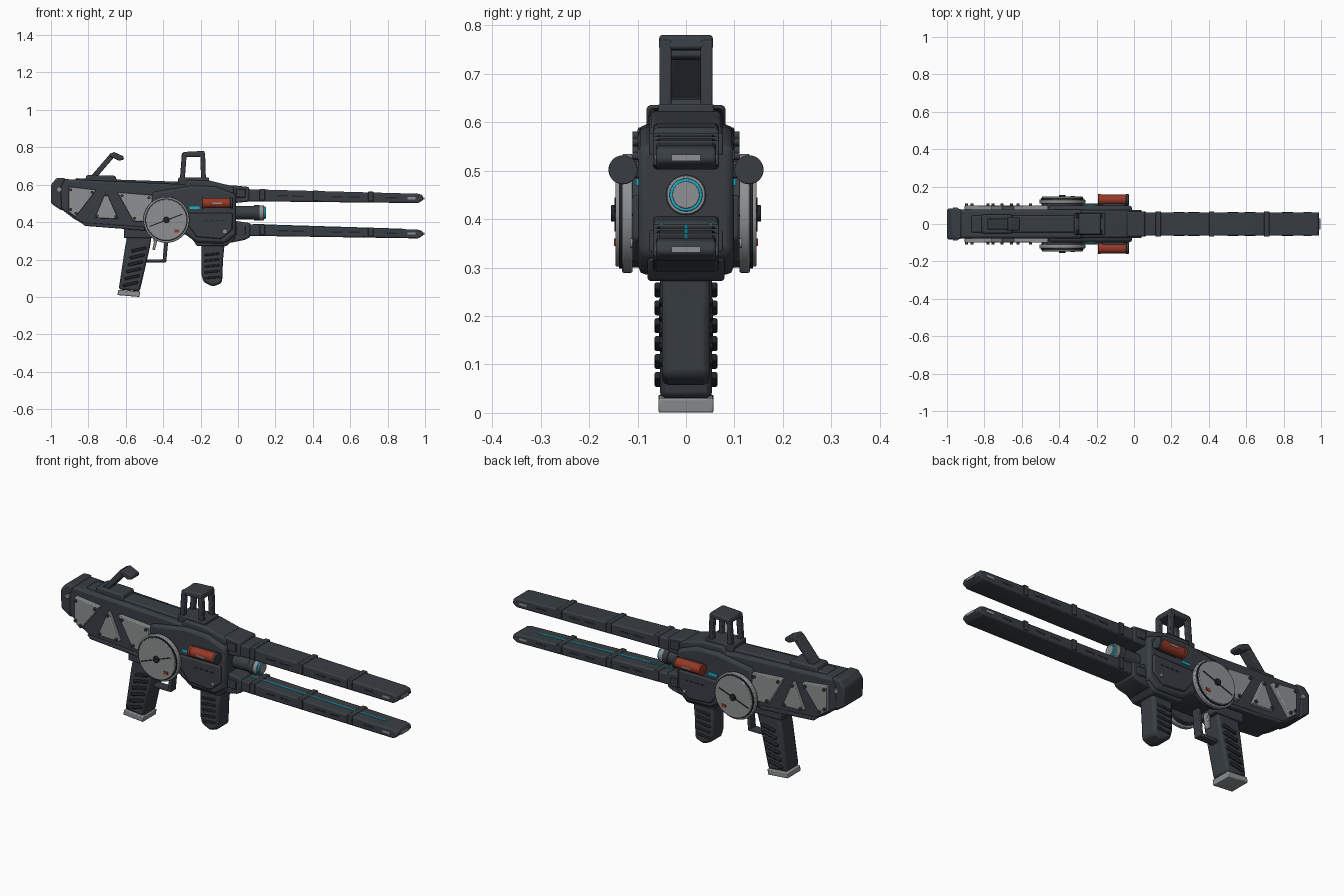
import bpy, bmesh, math
from mathutils import Vector, Matrix

cube = bpy.data.objects.get("Cube")
if cube:
    bpy.data.objects.remove(cube, do_unlink=True)


def material(name, r, g, b):
    m = bpy.data.materials.new(name)
    m.use_nodes = True
    m.diffuse_color = (r, g, b, 1)
    m.node_tree.nodes["Principled BSDF"].inputs["Base Color"].default_value = (r, g, b, 1)
    return m


BODY = material("charcoal body", .04, .048, .056)
BLACK = material("black rubber", .016, .019, .022)
PALE = material("pale metal", .27, .28, .285)
CYAN = material("cyan glow", .01, .42, .6)
RED = material("red canister", .3, .04, .02)
made = []


def finish(name, bm, mat, bevel=0):
    bmesh.ops.recalc_face_normals(bm, faces=bm.faces)
    mesh = bpy.data.meshes.new(name)
    bm.to_mesh(mesh)
    bm.free()
    mesh.materials.append(mat)
    ob = bpy.data.objects.new(name, mesh)
    bpy.context.collection.objects.link(ob)
    if bevel:
        mod = ob.modifiers.new("edge bevel", "BEVEL")
        mod.width, mod.segments, mod.limit_method = bevel, 2, "ANGLE"
    made.append(ob)
    return ob


def prism(name, pts, y0, y1, mat=BODY, bevel=.008):
    """Side profile in x and z, extruded from y0 to y1."""
    bm = bmesh.new()
    face = bm.faces.new([bm.verts.new((x, y0, z)) for x, z in pts])
    ext = bmesh.ops.extrude_face_region(bm, geom=[face])
    moved = [v for v in ext["geom"] if isinstance(v, bmesh.types.BMVert)]
    bmesh.ops.translate(bm, vec=(0, y1 - y0, 0), verts=moved)
    return finish(name, bm, mat, bevel)


def box(name, x0, x1, y0, y1, z0, z1, mat=BODY, bevel=.005):
    return prism(name, [(x0, z0), (x1, z0), (x1, z1), (x0, z1)], y0, y1, mat, bevel)


def cylinder(name, center, r, length, axis, mat=BODY, bevel=0, sides=40):
    bm = bmesh.new()
    bmesh.ops.create_cone(bm, cap_ends=True, segments=sides, radius1=r, radius2=r, depth=length)
    turn = Vector((0, 0, 1)).rotation_difference(Vector(axis)).to_matrix().to_4x4()
    bmesh.ops.transform(bm, matrix=Matrix.Translation(center) @ turn, verts=bm.verts)
    return finish(name, bm, mat, bevel)


def bar(name, a, b, thick, y0, y1, mat=BODY, bevel=.004):
    """Straight bar between two points of the side profile."""
    a, b = Vector(a), Vector(b)
    d = (b - a).normalized() * thick / 2
    n = Vector((-d.y, d.x))
    return prism(name, [a + n, b + n, b - n, a - n], y0, y1, mat, bevel)


# Stock, its spine and butt pad
prism("stock", [(-.985, .6), (-.96, .625), (-.92, .63), (-.25, .6), (-.25, .34), (-.5, .355),
                (-.82, .385), (-.88, .42), (-.985, .5)], -.077, .077, bevel=.012)
prism("butt_pad", [(-1, .6), (-.97, .636), (-.92, .636), (-.945, .585), (-.94, .46), (-1, .5)],
      -.082, .082, bevel=.01)
prism("stock_spine", [(-.87, .62), (-.87, .635), (-.2, .612), (-.2, .59)], -.045, .045)
prism("stock_lower_rib", [(-.84, .40), (-.82, .38), (-.5, .355), (-.5, .375)], -.087, .087, bevel=.004)
box("grip_mount", -.61, -.44, -.065, .065, .315, .37)

# Receiver in stacked layers
prism("receiver", [(-.46, .56), (-.25, .595), (-.12, .59), (-.01, .55), (-.01, .33), (-.07, .285),
                   (-.22, .29), (-.29, .34), (-.46, .345)], -.098, .098, bevel=.015)
prism("receiver_crown", [(-.3, .58), (-.27, .625), (-.15, .622), (-.02, .59), (-.02, .55)],
      -.075, .075, bevel=.01)
prism("receiver_keel", [(-.25, .32), (-.22, .272), (-.06, .272), (-.01, .32)], -.08, .08)
for s in (-1, 1):
    prism("receiver_side_plate", [(-.28, .4), (-.22, .32), (-.09, .31), (-.03, .36), (-.03, .45), (-.28, .45)],
          s * .09, s * .11, bevel=.006)
    for i in range(4):
        box("vent_slot", -.18 + i * .03, -.163 + i * .03, s * .107, s * .112, .405, .411, BLACK, 0)
    cylinder("receiver_bolt", (-.07, s * .112, .35), .01, .008, (0, 1, 0), PALE, sides=16)
    box("side_light", -.258, -.205, s * .095, s * .103, .47, .484, CYAN, 0)

# Stock panels with bolts
panels = [[(-.905, .59), (-.757, .573), (-.868, .428), (-.905, .455)],
          [(-.705, .565), (-.64, .417), (-.767, .422)],
          [(-.645, .56), (-.46, .545), (-.46, .4), (-.56, .405)]]
for s in (-1, 1):
    for pts in panels:
        prism("stock_panel", pts, s * .07, s * .1, PALE, .004)
        cx, cz = (sum(p[k] for p in pts) / len(pts) for k in (0, 1))
        for x, z in pts:
            cylinder("panel_bolt", (x + (cx - x) * .22, s * .1, z + (cz - z) * .22), .008, .02,
                     (0, 1, 0), BODY, sides=12)
    cylinder("butt_bolt", (-.955, s * .084, .575), .012, .01, (0, 1, 0), PALE, sides=16)

# Side drums
DX, DZ = -.383, .412
for s in (-1, 1):
    cylinder("drum_base", (DX, s * .1, DZ), .112, .04, (0, 1, 0), BODY, .004, 64)
    cylinder("drum_rim", (DX, s * .121, DZ), .123, .022, (0, 1, 0), PALE, .004, 64)
    cylinder("drum_groove", (DX, s * .134, DZ), .114, .008, (0, 1, 0), BLACK, 0, 64)
    cylinder("drum_face", (DX, s * .139, DZ), .11, .014, (0, 1, 0), PALE, .003, 64)
    cylinder("drum_hub", (DX, s * .148, DZ), .017, .014, (0, 1, 0), BLACK, .002, 24)
    bar("drum_scale_line", (DX - .09, DZ - .035), (DX + .085, DZ + .03), .006,
        s * .142, s * .148, BLACK, 0)
    box("drum_red_mark", -.34, -.315, s * .142, s * .149, .345, .36, RED, 0)

# Red canisters
for s in (-1, 1):
    cylinder("canister", (-.11, s * .13, .502), .027, .15, (1, 0, 0), RED, .002)
    for x in (-.185, -.035):
        cylinder("canister_cap", (x, s * .13, .502), .03, .014, (1, 0, 0), RED if x < -.1 else BODY, .002)
    box("canister_bracket", -.17, -.05, s * .09, s * .115, .485, .52)
    box("canister_label", -.135, -.085, s * .153, s * .158, .498, .506, PALE, 0)

# Barrel and emitter
for name, x0, x1, r, mat in (("barrel", -.05, .1, .037, BODY), ("barrel_collar", .085, .115, .042, BODY),
                             ("barrel_tip", .11, .138, .04, PALE), ("emitter_ring", .13, .147, .034, CYAN),
                             ("emitter_lens", .14, .151, .028, PALE)):
    cylinder(name, ((x0 + x1) / 2, 0, .45), r, x1 - x0, (1, 0, 0), mat, .002)


# Twin rails with mounts, collars and end plates
def rail(name, top0, low0, top1, low1):
    def edge(x, a, b):
        return a + (b - a) * x

    prism(name, [(-.02, low0), (.965, low1), (.992, low1 + .018), (.985, top1 - .006),
                 (.96, top1), (-.02, top0)], -.062, .062, bevel=.007)
    box(name + "_end_plate", .984, .996, -.03, .03, low1 + .018, low1 + .031, PALE, 0)
    for x in (.13, .415, .71):
        lo, hi = edge(x, low0, low1), edge(x, top0, top1)
        box(name + "_collar", x - .014, x + .014, -.068, .068, lo + .006, hi + .003, BODY, .003)
    for s in (-1, 1):
        box(name + "_tip_label", .905, .95, s * .058, s * .064, low1 + .02, low1 + .032, PALE, 0)
        for x in (.24, .32, .53, .62, .82):
            z = (edge(x, low0, low1) + edge(x, top0, top1)) / 2
            box(name + "_side_slot", x - .03, x + .03, s * .058, s * .063, z - .004, z + .004, BLACK, 0)


rail("upper_rail", .578, .512, .552, .502)
rail("lower_rail", .39, .328, .36, .313)
prism("upper_rail_mount", [(-.04, .5), (.06, .51), (.06, .588), (-.04, .598)], -.068, .068)
prism("lower_rail_mount", [(-.04, .29), (.035, .305), (.065, .32), (.065, .395), (-.04, .41)], -.068, .068)
bar("rail_light", (.08, .387), (.88, .362), .006, -.004, .004, CYAN, 0)
for s in (-1, 1):
    box("mount_light", .062, .068, s * .046, s * .055, .362, .392, CYAN, 0)
    for z in (.555, .355):
        box("mount_clamp", -.01, .04, s * .06, s * .076, z - .022, z + .022, BODY, .003)

# Pistol grip with ribs and pale foot
prism("pistol_grip", [(-.59, .34), (-.46, .34), (-.47, .27), (-.525, .03), (-.638, .04), (-.605, .26)],
      -.054, .054, bevel=.012)
prism("grip_foot", [(-.64, .038), (-.523, .03), (-.527, 0), (-.645, .01)], -.057, .057, PALE, .004)
for s in (-1, 1):
    for i in range(6):
        z = .068 + i * .037
        x = -.575 + i * .009
        bar("grip_rib", (x - .04, z - .008), (x + .04, z + .01), .015, s * .045, s * .065, BLACK)

# Fore grip
prism("fore_grip", [(-.195, .3), (-.07, .3), (-.08, .2), (-.085, .075), (-.135, .055), (-.185, .08), (-.195, .12)],
      -.05, .05, bevel=.014)
for s in (-1, 1):
    for i in range(5):
        z = .1 + i * .031
        bar("fore_grip_rib", (-.18, z), (-.1, z + .008), .012, s * .042, s * .056, BLACK)

# Trigger and guard
bar("guard_floor", (-.52, .193), (-.385, .193), .016, -.022, .022)
bar("guard_front", (-.394, .186), (-.38, .33), .02, -.022, .022)
prism("trigger", [(-.455, .33), (-.43, .33), (-.435, .285), (-.445, .25), (-.458, .255), (-.45, .29)],
      -.014, .014, PALE, .003)

# Open sight cage on the crown
box("sight_base", -.32, -.155, -.058, .058, .595, .638)
for s in (-1, 1):
    y0, y1 = s * .03, s * .055
    bar("sight_rear_post", (-.299, .61), (-.287, .77), .026, y0, y1)
    bar("sight_front_post", (-.184, .61), (-.189, .77), .026, y0, y1)
prism("sight_roof", [(-.302, .748), (-.294, .775), (-.18, .781), (-.174, .75)], -.056, .056)

# Rear hook lever
prism("hook_base", [(-.82, .615), (-.81, .652), (-.655, .648), (-.645, .61)], -.05, .05)
bar("hook_arm", (-.775, .638), (-.668, .762), .028, -.03, .03)
prism("hook_tip", [(-.69, .755), (-.665, .776), (-.612, .752), (-.61, .735), (-.635, .728), (-.67, .745)],
      -.034, .034, bevel=.005)

# Smooth rounded parts while keeping edges crisp
bpy.ops.object.select_all(action="DESELECT")
for ob in made:
    ob.select_set(True)
bpy.context.view_layer.objects.active = made[0]
bpy.ops.object.shade_smooth_by_angle(angle=math.radians(35))
